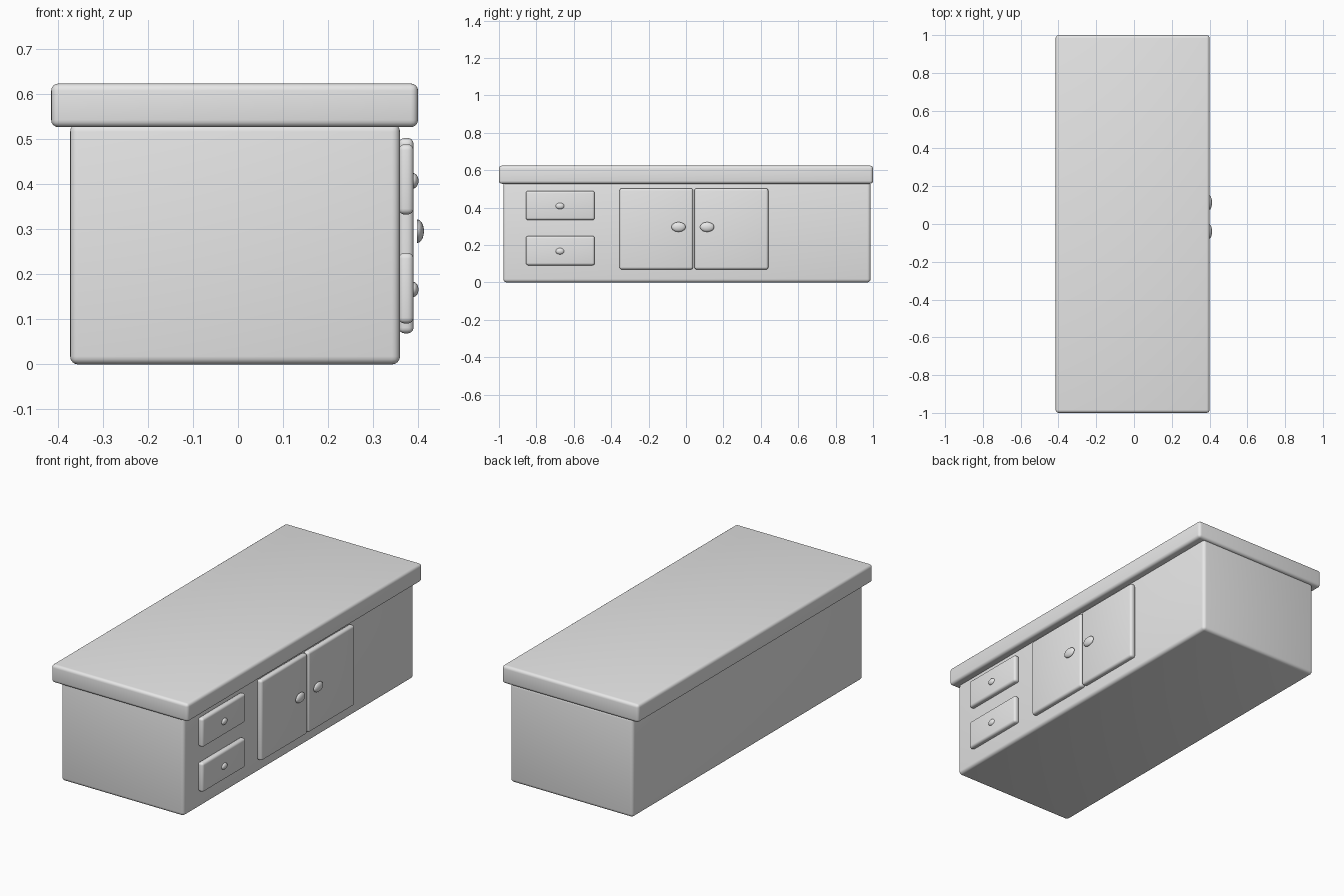
import bpy
import bmesh
import math
from mathutils import Matrix, Vector

if "Cube" in bpy.data.objects:
    bpy.data.objects.remove(bpy.data.objects["Cube"], do_unlink=True)

grey = bpy.data.materials.new("plain grey")
grey.use_nodes = True
grey.diffuse_color = (0.8, 0.8, 0.8, 1)
grey.node_tree.nodes["Principled BSDF"].inputs["Base Color"].default_value = (0.8, 0.8, 0.8, 1)


def finish(bm, name):
    """Turn a bmesh into a smooth-shaded grey object."""
    bmesh.ops.recalc_face_normals(bm, faces=bm.faces)
    mesh = bpy.data.meshes.new(name)
    bm.to_mesh(mesh)
    bm.free()
    mesh.materials.append(grey)
    obj = bpy.data.objects.new(name, mesh)
    bpy.context.collection.objects.link(obj)
    bpy.ops.object.select_all(action="DESELECT")
    obj.select_set(True)
    bpy.context.view_layer.objects.active = obj
    bpy.ops.object.shade_smooth_by_angle(angle=math.radians(40))
    return obj


def rounded_box(name, low, high, radius):
    """Box between two corners with rounded edges."""
    low, high = Vector(low), Vector(high)
    bm = bmesh.new()
    bmesh.ops.create_cube(bm, size=1)
    bmesh.ops.scale(bm, vec=high - low, verts=bm.verts)
    bmesh.ops.translate(bm, vec=(low + high) / 2, verts=bm.verts)
    bmesh.ops.bevel(bm, geom=bm.edges[:], offset=radius, segments=4,
                    profile=0.5, affect="EDGES")
    return finish(bm, name)


def knob(name, base, size):
    """Flat-backed oval dome facing +x."""
    bm = bmesh.new()
    bmesh.ops.create_uvsphere(bm, u_segments=24, v_segments=16, radius=1)
    bmesh.ops.rotate(bm, verts=bm.verts, matrix=Matrix.Rotation(math.pi / 2, 3, "Y"))
    cut = bmesh.ops.bisect_plane(bm, geom=bm.verts[:] + bm.edges[:] + bm.faces[:],
                                 plane_co=(0, 0, 0), plane_no=(1, 0, 0), clear_inner=True)
    rim = [e for e in cut["geom_cut"] if isinstance(e, bmesh.types.BMEdge)]
    bmesh.ops.holes_fill(bm, edges=rim or bm.edges[:])
    bmesh.ops.scale(bm, vec=size, verts=bm.verts)
    bmesh.ops.translate(bm, vec=base, verts=bm.verts)
    return finish(bm, name)


# Cabinet carcass and overhanging worktop
rounded_box("cabinet_body", (-0.373, -0.977, 0), (0.36, 0.987, 0.535), 0.018)
rounded_box("worktop", (-0.415, -1, 0.527), (0.4, 1, 0.624), 0.016)

# Two stacked drawers
for label, bottom, top in (("lower", 0.091, 0.248), ("upper", 0.333, 0.489)):
    rounded_box(label + "_drawer", (0.357, -0.856, bottom), (0.39, -0.488, top), 0.013)
    knob(label + "_drawer_knob", (0.389, -0.674, (bottom + top) / 2 - 0.003),
         (0.012, 0.023, 0.017))

# Pair of doors with knobs near the meeting edge
for label, near, far, handle in (("front", -0.355, 0.038, -0.04),
                                 ("back", 0.045, 0.44, 0.113)):
    rounded_box(label + "_door", (0.357, near, 0.069), (0.39, far, 0.503), 0.013)
    knob(label + "_door_knob", (0.398, handle, 0.296), (0.015, 0.038, 0.026))
